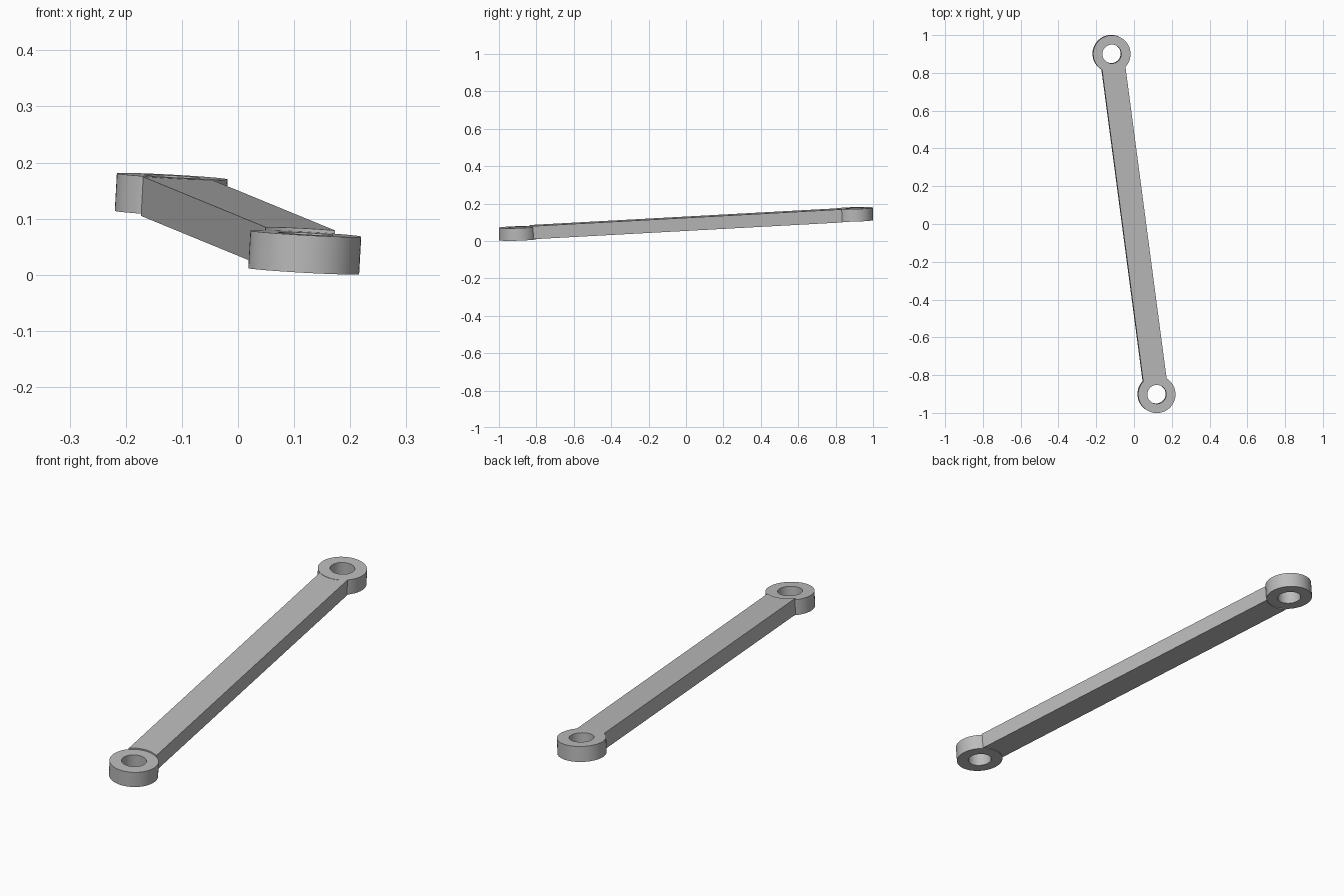
import bpy, bmesh, math
from mathutils import Vector, Matrix

cube = bpy.data.objects.get("Cube")
if cube:
    bpy.data.objects.remove(cube, do_unlink=True)

# Single grey finish
grey = bpy.data.materials.new("plain grey")
grey.use_nodes = True
colour = (0.5, 0.5, 0.5, 1)
grey.diffuse_color = colour
grey.node_tree.nodes["Principled BSDF"].inputs["Base Color"].default_value = colour

OUTER, HOLE, RING_H = 0.099, 0.05, 0.067
BAR_W, BAR_H = 0.125, 0.07


def frame(along, normal, origin):
    """Matrix with local x along the part and local z on its normal."""
    z = normal.normalized()
    y = z.cross(along).normalized()
    x = y.cross(z)
    return Matrix.Translation(origin) @ Matrix((x, y, z)).transposed().to_4x4()


def finish(name, bm, matrix):
    bmesh.ops.recalc_face_normals(bm, faces=bm.faces)
    bm.transform(matrix)
    mesh = bpy.data.meshes.new(name)
    bm.to_mesh(mesh)
    bm.free()
    mesh.materials.append(grey)
    obj = bpy.data.objects.new(name, mesh)
    bpy.context.collection.objects.link(obj)
    bpy.ops.object.select_all(action="DESELECT")
    obj.select_set(True)
    bpy.context.view_layer.objects.active = obj
    bpy.ops.object.shade_smooth_by_angle(angle=math.radians(30))


def ring(name, centre):
    """Rectangular section spun into an eye with a through hole."""
    bm = bmesh.new()
    h = RING_H / 2
    section = [bm.verts.new((r, 0, z)) for r, z in
               ((HOLE, -h), (OUTER, -h), (OUTER, h), (HOLE, h))]
    edges = [bm.edges.new((section[i], section[(i + 1) % 4])) for i in range(4)]
    bmesh.ops.spin(bm, geom=section + edges, cent=(0, 0, 0), axis=(0, 0, 1),
                   angle=math.tau, steps=64)
    bmesh.ops.remove_doubles(bm, verts=bm.verts, dist=0.0001)
    finish(name, bm, frame(axis, Vector((0.055, -0.03, 1)), centre))


# Tilted eyes at both ends
axis = Vector((-0.238, 1.802, 0.098))
ring("front_eye", Vector((0.119, -0.901, 0.04)))
ring("back_eye", Vector((-0.119, 0.901, 0.142)))

# Flat bar with hollowed ends that seat around the eyes
bm = bmesh.new()
half, seat = axis.length / 2, OUTER - 0.002
spread = math.asin(BAR_W / 2 / seat)
arc = [spread * (i / 6 - 1) for i in range(13)]
right_end = [(half - seat * math.cos(a), seat * math.sin(a)) for a in arc]
outline = right_end + [(-x, -y) for x, y in right_end]
base = bm.faces.new([bm.verts.new((x, y, -BAR_H / 2)) for x, y in outline])
top = bmesh.ops.extrude_face_region(bm, geom=[base], use_keep_orig=True)["geom"]
bmesh.ops.translate(bm, vec=(0, 0, BAR_H),
                    verts=[v for v in top if isinstance(v, bmesh.types.BMVert)])
finish("link_bar", bm, frame(axis, Vector((0.055, -0.047, 1)), Vector((0, 0, 0.092))))
